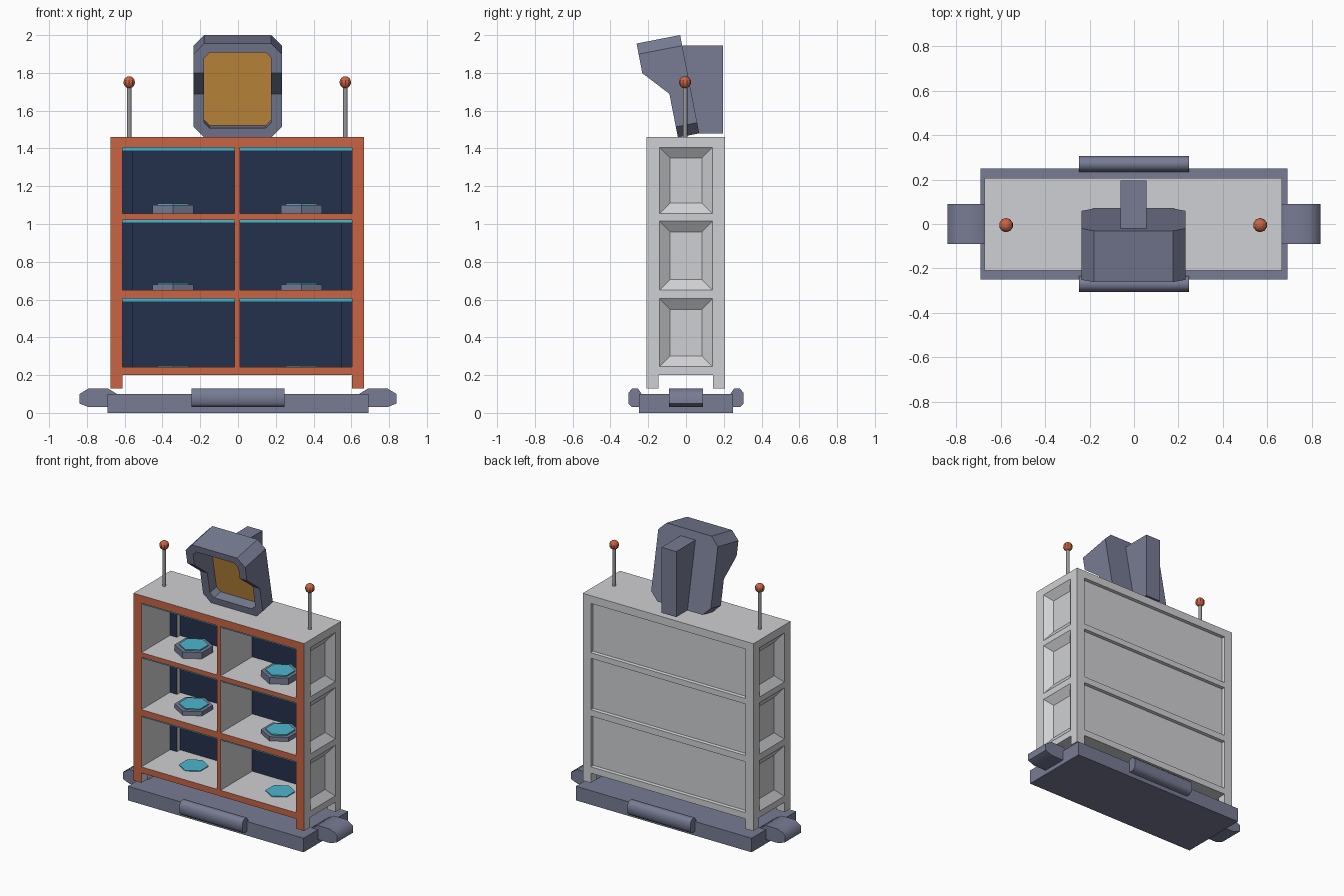
import bpy, bmesh
from math import radians, pi
from mathutils import Vector, Matrix

if "Cube" in bpy.data.objects:
    bpy.data.objects.remove(bpy.data.objects["Cube"], do_unlink=True)


def material(name, rgb):
    lin = [((c / 255 + 0.055) / 1.055) ** 2.4 for c in rgb] + [1]
    m = bpy.data.materials.new(name)
    m.use_nodes = True
    m.diffuse_color = lin
    m.node_tree.nodes["Principled BSDF"].inputs["Base Color"].default_value = lin
    return m


GREY = material("light grey", (207, 208, 211))
ORANGE = material("burnt orange", (200, 100, 67))
SLATE = material("slate blue", (120, 124, 148))
NAVY = material("navy", (36, 48, 76))
TEAL = material("teal", (77, 182, 205))
AMBER = material("amber", (198, 142, 62))
METAL = material("rod grey", (152, 152, 155))


def finish(name, bm, mats, rule=None, smooth=0):
    """Turn a bmesh into an object, colouring faces by a rule."""
    bmesh.ops.recalc_face_normals(bm, faces=bm.faces)
    bm.normal_update()
    for f in bm.faces:
        f.material_index = rule(f) if rule else 0
    me = bpy.data.meshes.new(name)
    bm.to_mesh(me)
    bm.free()
    for m in mats:
        me.materials.append(m)
    ob = bpy.data.objects.new(name, me)
    bpy.context.collection.objects.link(ob)
    if smooth:
        bpy.ops.object.select_all(action='DESELECT')
        ob.select_set(True)
        bpy.context.view_layer.objects.active = ob
        bpy.ops.object.shade_smooth_by_angle(angle=radians(smooth))
    return ob


def box_bm(x, y, z):
    bm = bmesh.new()
    lo, hi = Vector((x[0], y[0], z[0])), Vector((x[1], y[1], z[1]))
    bmesh.ops.create_cube(bm, size=1, matrix=Matrix.Translation((lo + hi) / 2)
                          @ Matrix.Diagonal((*(hi - lo), 1)))
    return bm


def box(name, x, y, z, mats, rule=None):
    return finish(name, box_bm(x, y, z), mats, rule)


def cut(bm, axis, values):
    for v in values:
        no = Vector((0, 0, 0))
        no[axis] = 1
        bmesh.ops.bisect_plane(bm, geom=bm.verts[:] + bm.edges[:] + bm.faces[:],
                               plane_co=no * v, plane_no=no)


def prism(name, profile, half, mats, turn=0, centre=(0, 0), smooth=0):
    """Extrude a (y, z) profile along x, then turn it about z."""
    bm = bmesh.new()
    a, b = ([bm.verts.new((s * half, y, z)) for y, z in profile] for s in (-1, 1))
    bm.faces.new(a)
    bm.faces.new(b)
    for i in range(len(a)):
        j = (i + 1) % len(a)
        bm.faces.new((a[i], a[j], b[j], b[i]))
    bm.transform(Matrix.Translation((*centre, 0)) @ Matrix.Rotation(turn, 4, 'Z'))
    return finish(name, bm, mats, smooth=smooth)


def cylinder(name, loc, r, z0, z1, sides, mats, turn=0, smooth=0):
    bm = bmesh.new()
    bmesh.ops.create_cone(bm, cap_ends=True, segments=sides, radius1=r, radius2=r, depth=z1 - z0,
                          matrix=Matrix.Translation((*loc, (z0 + z1) / 2)) @ Matrix.Rotation(turn, 4, 'Z'))
    return finish(name, bm, mats, smooth=smooth)


def front(f):
    return 1 if f.normal.y < -0.9 and f.calc_center_median().y < -0.2 else 0


CX, OUT, INN = -0.004, 0.67, 0.607       # cabinet centre, outer and inner half widths
FRONT, BACK = -0.21, 0.207
ROWS = [(0.245, 0.605), (0.65, 1.015), (1.055, 1.405)]
SHELL = [GREY, ORANGE]

# base slab and bumpers
box("base", (-0.69, 0.69), (-0.25, 0.25), (0, 0.1), [SLATE])
short = [(0.235, 0.1), (0.255, 0.13), (0.285, 0.13), (0.305, 0.105),
         (0.305, 0.05), (0.285, 0.03), (0.235, 0.03)]
long = [(0.64, 0.1), (0.69, 0.13), (0.79, 0.13), (0.84, 0.1),
        (0.84, 0.05), (0.79, 0.03), (0.64, 0.03)]
for i, side in enumerate(("back", "left", "front", "right")):
    prism(side + "_bumper", long if i % 2 else short, 0.09 if i % 2 else 0.247,
          [SLATE], turn=-i * pi / 2, smooth=60)

# cabinet side walls with sunken panels, and legs
for s, side in ((-1, "right"), (1, "left")):
    xs = sorted((CX + s * INN, CX + s * OUT))
    bm = box_bm(xs, (FRONT, BACK), (0.2, 1.46))
    cut(bm, 1, (-0.14, 0.14))
    cut(bm, 2, [z for row in ROWS for z in row])
    panels = []
    for f in bm.faces:
        c = f.calc_center_median()
        if f.normal.x * s > 0.9 and abs(c.y) < 0.1 and any(
                a < c.z < b and f.calc_area() > 0.05 for a, b in ROWS):
            panels.append(f)
    bmesh.ops.inset_individual(bm, faces=panels, thickness=0.08, depth=-0.04)
    finish(side + "_wall", bm, SHELL, front)
    for end, ys in (("front", (FRONT, -0.145)), ("back", (0.143, BACK))):
        box(f"{side}_{end}_leg", xs, ys, (0.13, 0.2), SHELL, front)

# back wall: sunken panels outside, navy inside
inner = (CX - INN, CX + INN)
bm = box_bm(inner, (0.145, BACK), (0.2, 1.46))
cut(bm, 2, [z for row in ROWS for z in row])
panels = [f for f in bm.faces if f.normal.y > 0.9 and
          any(a < f.calc_center_median().z < b for a, b in ROWS)]
bmesh.ops.inset_individual(bm, faces=panels, thickness=0.006, depth=-0.02)
finish("back_wall", bm, [GREY, NAVY], lambda f: int(f.normal.y < -0.9))
for s in (-1, 1):
    xs = sorted((CX + s * INN, CX + s * 0.552))
    box("back_corner_strip", xs, (0.11, 0.146), (0.24, 1.41), [GREY, NAVY],
        lambda f: int(f.normal.y < -0.9))

# top, shelves and divider
for name, zs in (("top", (1.405, 1.46)), ("upper_shelf", (1.022, 1.055)),
                 ("lower_shelf", (0.605, 0.65)), ("bottom_shelf", (0.2, 0.243))):
    box(name, inner, (FRONT, 0.146), zs, SHELL, front)
box("divider", (CX - 0.014, CX + 0.014), (FRONT, 0.146), (0.2, 1.41), SHELL, front)

# light strips and hexagonal stands in every bay
stands = [(0.243, 0.241), (0.65, 0.68), (1.055, 1.1)]
for s, side in ((-1, "right"), (1, "left")):
    xs = sorted((CX + s * 0.014, CX + s * INN))
    for ceiling in (0.605, 1.022, 1.405):
        box(side + "_light_strip", xs, (-0.19, -0.165), (ceiling - 0.018, ceiling), [TEAL])
    for z0, z1 in stands:
        at = (CX + s * 0.34, -0.005)
        if z1 > z0:
            cylinder(side + "_stand", at, 0.124, z0, z1, 6, [SLATE])
        cylinder(side + "_stand_light", at, 0.096, z1, z1 + 0.008, 6, [TEAL])

# rods with ball tips
for s, side in ((-1, "right"), (1, "left")):
    at = (CX + s * 0.572, -0.005)
    cylinder(side + "_rod", at, 0.012, 1.45, 1.74, 10, [METAL], smooth=40)
    bm = bmesh.new()
    bmesh.ops.create_uvsphere(bm, u_segments=10, v_segments=8, radius=0.032,
                              matrix=Matrix.Translation((*at, 1.75)))
    finish(side + "_rod_ball", bm, [ORANGE])

# tilted hooded screen: local x, v up the back, w forward
TILT = (Matrix.Translation((-0.002, 0.07, 1.48)) @ Matrix.Rotation(radians(11), 4, 'X'))


def outline(half, lo, hi, c):
    right = [(half - c, lo), (half, lo + c), (half, 0.235), (half, 0.37), (half, hi - c), (half - c, hi)]
    return right + [(-x, v) for x, v in reversed(right)]


def depth(v):
    return 0.115 + 0.12 * min(1, max(0, (v - 0.235) / 0.135))


bm = bmesh.new()
outer, hole = outline(0.234, 0, 0.53, 0.057), outline(0.178, 0.05, 0.482, 0.03)
rings = [[bm.verts.new((x, -w(v), v)) for x, v in pts] for pts, w in (
    (outer, lambda v: 0), (outer, depth), (hole, depth), (hole, lambda v: 0.04))]
for a, b in zip(rings, rings[1:]):
    for i in range(len(a)):
        j = (i + 1) % len(a)
        bm.faces.new((a[i], a[j], b[j], b[i]))
bm.faces.new(rings[0])
screen = bm.faces.new(rings[-1])
bm.transform(TILT)
bm.faces.index_update()
glass = screen.index
finish("screen_hood", bm, [SLATE, AMBER], lambda f: int(f.index == glass))

# wedge support behind the screen
prism("screen_support", [(-0.02, 1.945), (0.195, 1.945), (0.195, 1.48), (0.065, 1.48)],
      0.058, [SLATE], centre=(-0.002, 0))
